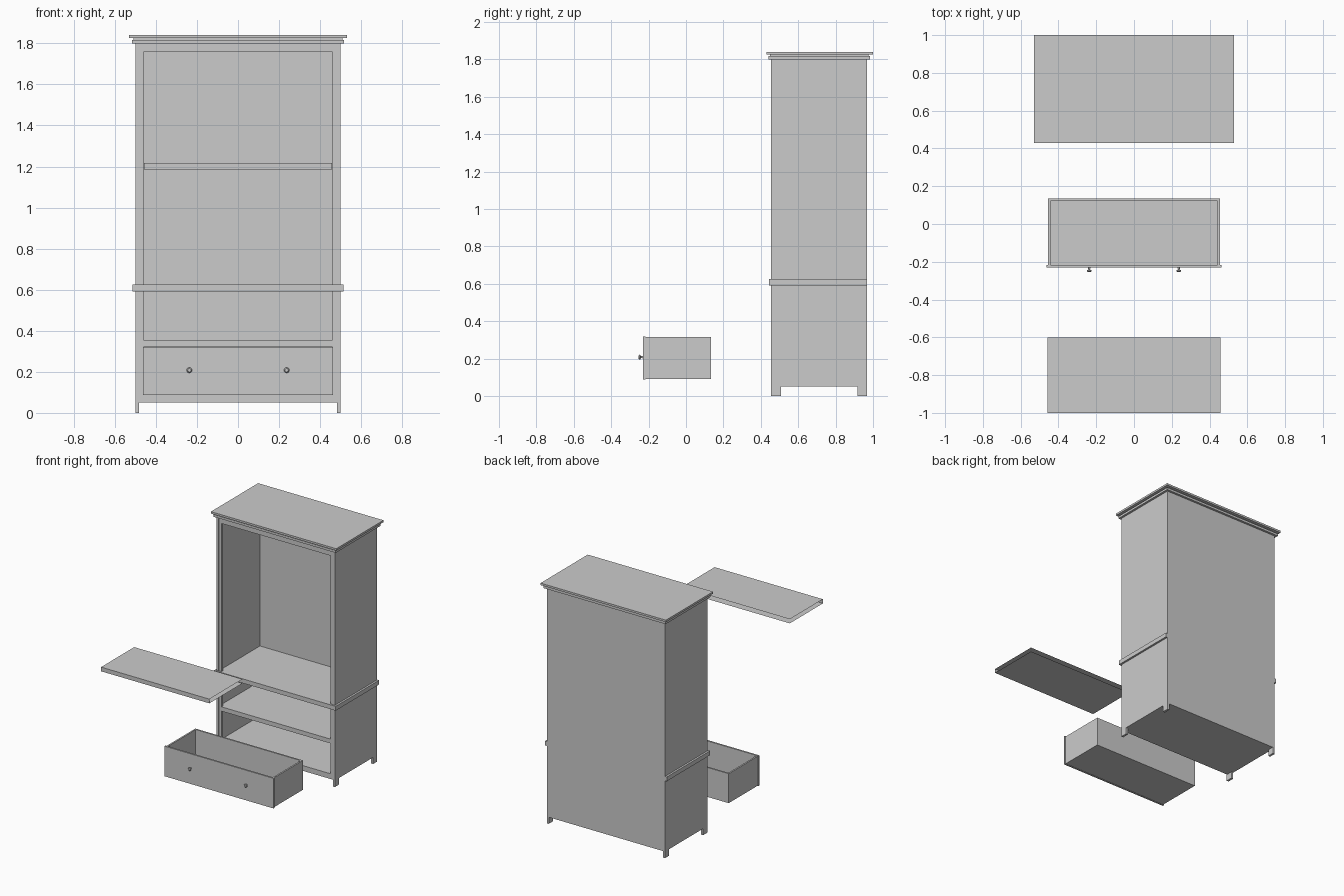
import bpy, bmesh, math

if "Cube" in bpy.data.objects:
    bpy.data.objects.remove(bpy.data.objects["Cube"])

def mesh_object(name, bm):
    me = bpy.data.meshes.new(name)
    bm.to_mesh(me)
    bm.free()
    ob = bpy.data.objects.new(name, me)
    bpy.context.collection.objects.link(ob)
    return ob

def box(name, x0, x1, y0, y1, z0, z1):
    bm = bmesh.new()
    bmesh.ops.create_cube(bm, size=1)
    for v in bm.verts:
        v.co.x = x0 if v.co.x < 0 else x1
        v.co.y = y0 if v.co.y < 0 else y1
        v.co.z = z0 if v.co.z < 0 else z1
    return mesh_object(name, bm)

def wide(name, half, y0, y1, z0, z1):
    return box(name, -half, half, y0, y1, z0, z1)

F, B = 0.455, 0.968      # cabinet front and back
W, T = 0.50, 0.017       # half width and side thickness

# Side panels with the foot cutout
profile = [(F, 0), (0.508, 0), (0.508, 0.05), (0.918, 0.05),
           (0.918, 0), (B, 0), (B, 1.80), (F, 1.80)]
for side, s in (("left", -1), ("right", 1)):
    bm = bmesh.new()
    face = bm.faces.new([bm.verts.new((s * W, y, z)) for y, z in profile])
    ext = bmesh.ops.extrude_face_region(bm, geom=[face])
    for v in ext["geom"]:
        if isinstance(v, bmesh.types.BMVert):
            v.co.x -= s * T
    bmesh.ops.recalc_face_normals(bm, faces=bm.faces)
    mesh_object(side + "_side_panel", bm)
    # Front stile inside the side panel
    a, b = sorted((s * 0.46, s * (W - T)))
    box(side + "_stile", a, b, F + 0.004, F + 0.022, 0.05, 1.80)

# Carcass boards
inner = W - T
wide("back_panel", inner, 0.955, B, 0.05, 1.80)
wide("bottom_board", inner, F + 0.004, 0.955, 0.05, 0.09)
wide("drawer_divider", inner, F + 0.004, 0.955, 0.322, 0.355)
wide("top_rail", inner, F + 0.004, F + 0.022, 1.757, 1.80)
wide("waist_shelf", 0.515, 0.445, B, 0.592, 0.625)

# Stepped cornice
wide("cornice_lower", 0.517, 0.442, 0.985, 1.80, 1.817)
wide("cornice_neck", 0.508, 0.45, 0.977, 1.817, 1.825)
wide("cornice_top", 0.53, 0.43, 1.0, 1.825, 1.84)

# Loose shelf, open at the ends and back
shelf = wide("loose_shelf", 0.458, -1.0, -0.6, 1.185, 1.217)
bm = bmesh.new()
bm.from_mesh(shelf.data)
bm.normal_update()
hidden = [f for f in bm.faces if abs(f.normal.x) > 0.5 or f.normal.y > 0.5]
bmesh.ops.delete(bm, geom=hidden, context="FACES_ONLY")
bm.to_mesh(shelf.data)
bm.free()

# Pulled-out drawer
wide("drawer_front", 0.462, -0.23, -0.217, 0.088, 0.318)
wide("drawer_back", 0.455, 0.122, 0.134, 0.09, 0.315)
wide("drawer_floor", 0.443, -0.217, 0.122, 0.09, 0.10)
for side, s in (("left", -1), ("right", 1)):
    a, b = sorted((s * 0.443, s * 0.455))
    box("drawer_side_" + side, a, b, -0.217, 0.122, 0.09, 0.315)

# Turned knobs: (radius, distance in front of the drawer)
knob = [(0.006, 0), (0.005, 0.011), (0.013, 0.015), (0.013, 0.019), (0.008, 0.024)]
N = 20
for side, s in (("left", -1), ("right", 1)):
    bm = bmesh.new()
    rings = []
    for r, d in knob:
        rings.append([bm.verts.new((s * 0.237 + r * math.cos(math.tau * i / N), -0.23 - d,
                                    0.208 + r * math.sin(math.tau * i / N))) for i in range(N)])
    for p, q in zip(rings, rings[1:]):
        for i in range(N):
            j = (i + 1) % N
            bm.faces.new((p[i], p[j], q[j], q[i]))
    bm.faces.new(rings[0])
    bm.faces.new(rings[-1])
    bmesh.ops.recalc_face_normals(bm, faces=bm.faces)
    ob = mesh_object("knob_" + side, bm)
    bpy.context.view_layer.objects.active = ob
    ob.select_set(True)
    bpy.ops.object.shade_smooth_by_angle(angle=math.radians(40))
    ob.select_set(False)
